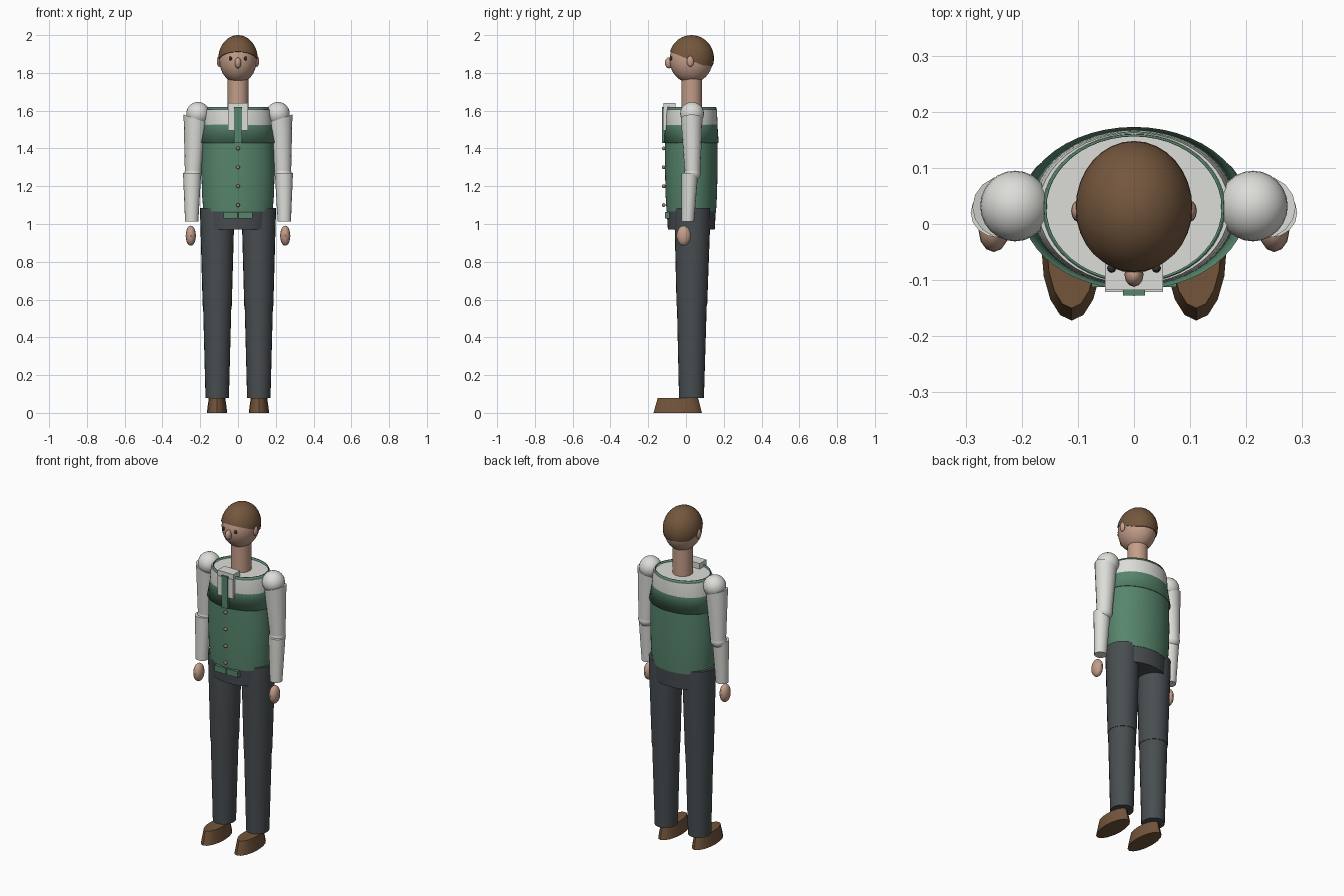
import bpy, bmesh, math
from mathutils import Vector

if "Cube" in bpy.data.objects:
    bpy.data.objects.remove(bpy.data.objects["Cube"])


def mat(name, rgb):
    m = bpy.data.materials.new(name)
    m.diffuse_color = (*rgb, 1)
    m.use_nodes = True
    m.node_tree.nodes["Principled BSDF"].inputs["Base Color"].default_value = m.diffuse_color
    return m


GREEN = mat("vest_green", (0.095, 0.235, 0.15))
WHITE = mat("shirt_white", (0.72, 0.72, 0.69))
SLATE = mat("trouser_slate", (0.065, 0.075, 0.082))
SKIN = mat("skin", (0.55, 0.34, 0.25))
HAIR = mat("hair_brown", (0.175, 0.095, 0.047))
SHOE = mat("shoe_brown", (0.17, 0.09, 0.043))
TAN = mat("button_tan", (0.36, 0.24, 0.16))
DARK = mat("eye_dark", (0.03, 0.03, 0.03))


def finish(bm, name, material, smooth=True):
    bmesh.ops.recalc_face_normals(bm, faces=bm.faces)
    me = bpy.data.meshes.new(name)
    bm.to_mesh(me)
    bm.free()
    me.materials.append(material)
    ob = bpy.data.objects.new(name, me)
    bpy.context.collection.objects.link(ob)
    if smooth:
        bpy.ops.object.select_all(action='DESELECT')
        ob.select_set(True)
        bpy.context.view_layer.objects.active = ob
        bpy.ops.object.shade_smooth_by_angle(angle=math.radians(40))
    return ob


def loft(name, material, rings, n=32, caps=True):
    """Skin elliptical rings (x, y, z, rx, ry[, tilt])."""
    bm = bmesh.new()
    loops = []
    for x, y, z, rx, ry, *tilt in rings:
        t = tilt[0] if tilt else 0
        loop = []
        for i in range(n):
            a = 2 * math.pi * i / n
            dx = rx * math.cos(a)
            loop.append(bm.verts.new((x + dx, y + ry * math.sin(a), z + t * dx)))
        loops.append(loop)
    for lo, hi in zip(loops, loops[1:]):
        for i in range(n):
            j = (i + 1) % n
            bm.faces.new((lo[i], lo[j], hi[j], hi[i]))
    if caps:
        bm.faces.new(loops[0])
        bm.faces.new(loops[-1])
    return finish(bm, name, material)


def ball(name, material, loc, r, cuts=(), seg=24, rows=14):
    """Ellipsoid; each cut (point, normal) removes the side below the plane."""
    bm = bmesh.new()
    bmesh.ops.create_uvsphere(bm, u_segments=seg, v_segments=rows, radius=1)
    for v in bm.verts:
        v.co = Vector((v.co.x * r[0], v.co.y * r[1], v.co.z * r[2])) + Vector(loc)
    for co, no in cuts:
        bmesh.ops.bisect_plane(bm, geom=bm.verts[:] + bm.edges[:] + bm.faces[:],
                               plane_co=co, plane_no=no, clear_inner=True)
    if cuts:
        bmesh.ops.holes_fill(bm, edges=[e for e in bm.edges if e.is_boundary])
    return finish(bm, name, material)


def box(name, material, lo, hi):
    bm = bmesh.new()
    bmesh.ops.create_cube(bm, size=1)
    for v in bm.verts:
        v.co = [(a + b) / 2 + c * (b - a) for a, b, c in zip(lo, hi, v.co)]
    return finish(bm, name, material, False)


# Torso: shirt, vest body and flared shoulder yoke
CY = 0.028
loft("shirt", WHITE, [(0, CY, 1.40, .183, .136), (0, CY, 1.53, .180, .1385),
                      (0, CY, 1.58, .176, .137), (0, CY, 1.607, .170, .135)], 48)
loft("vest", GREEN, [(0, CY, 1.065, .183, .131), (0, CY, 1.15, .190, .136),
                     (0, CY, 1.28, .194, .139), (0, CY, 1.45, .190, .140)], 48)
yoke = loft("vest_yoke", GREEN, [(0, CY, 1.43, .200, .145), (0, CY, 1.62, .160, .132)],
            48, caps=False)
shell = yoke.modifiers.new("thickness", 'SOLIDIFY')
shell.thickness = 0.004

# Collar, tie, buttons and vest points
box("collar", WHITE, (-.052, -.118, 1.605), (.052, -.055, 1.64))
for s in (-1, 1):
    a, b = sorted((s * .012, s * .052))
    box("collar_flap", WHITE, (a, -.121, 1.495), (b, -.095, 1.61))
    a, b = sorted((s * .002, s * .076))
    box("vest_point", GREEN, (a, -.112, 1.028), (b, -.085, 1.064))
box("tie", GREEN, (-.02, -.127, 1.43), (.02, -.105, 1.62))
for z in (1.10, 1.20, 1.30, 1.40):
    ball("button", TAN, (0, -.118, z), (.010, .010, .010), seg=12, rows=8)

# Hips
loft("hips", SLATE, [(0, CY, .97, .172, .124), (0, CY, 1.07, .178, .130)], 40)

# Neck and head
loft("neck", SKIN, [(0, .03, 1.58, .055, .055), (0, .03, 1.79, .055, .055)], 24)
ball("head", SKIN, (0, .027, 1.869), (.099, .114, .123), seg=32, rows=20)
ball("hair", HAIR, (0, .029, 1.877), (.104, .119, .123),
     cuts=[((0, 0, 1.877), (0, .42, 1)), ((0, 0, 1.838), (0, 0, 1))], seg=32, rows=20)
ball("nose", SKIN, (0, -.09, 1.853), (.017, .022, .029), seg=12, rows=8)

for s in (-1, 1):
    # Face details
    ball("eye", DARK, (s * .04, -.079, 1.876), (.008, .008, .011), seg=12, rows=8)
    ball("ear", SKIN, (s * .100, .023, 1.861), (.012, .019, .029), seg=12, rows=8)
    # Arm
    ball("shoulder", WHITE, (s * .212, .032, 1.584), (.062, .063, .062))
    loft("upper_arm", WHITE, [(s * .238, .035, 1.265, .043, .041),
                              (s * .226, .030, 1.558, .062, .057, s * .35)], 16)
    ball("elbow", WHITE, (s * .238, .034, 1.268), (.045, .043, .042))
    loft("forearm", WHITE, [(s * .245, .010, 1.012, .035, .033),
                            (s * .243, .020, 1.27, .048, .044)], 16)
    ball("hand", SKIN, (s * .25, -.012, .938), (.027, .038, .053), seg=12, rows=10)
    # Leg
    loft("shin", SLATE, [(s * .110, .029, .08, .062, .066),
                         (s * .110, .031, .575, .075, .079)], 24)
    loft("thigh", SLATE, [(s * .110, .031, .565, .077, .081),
                          (s * .110, .034, 1.03, .090, .095),
                          (s * .112, .034, 1.085, .089, .095)], 24)
    # Shoe
    loft("shoe", SHOE, [(s * .111, -.044, 0, .054, .128),
                        (s * .111, -.043, .078, .044, .107)], 16)
